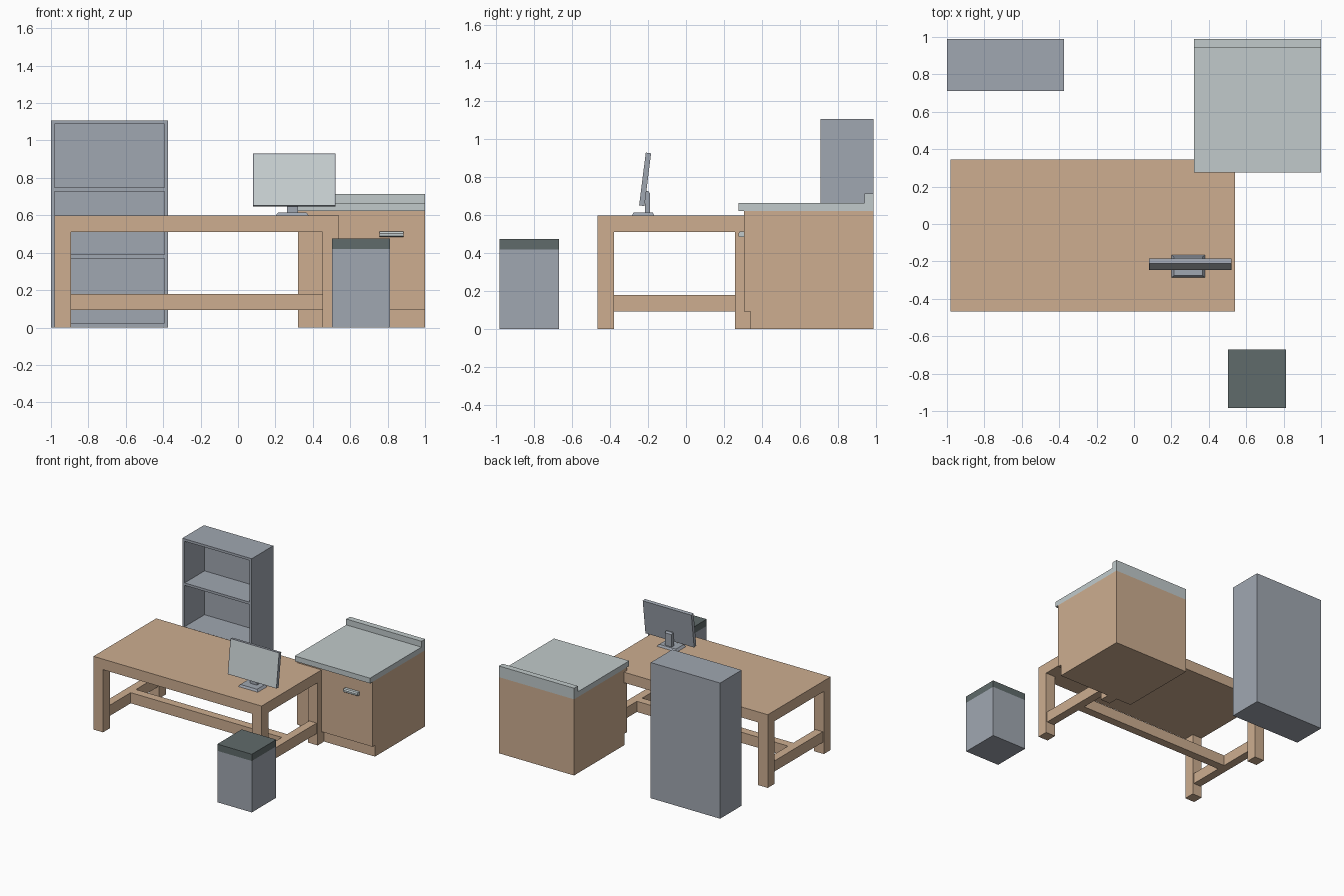
import bpy, bmesh
from mathutils import Vector

if "Cube" in bpy.data.objects:
    bpy.data.objects.remove(bpy.data.objects["Cube"])


def mat(name, r, g, b):
    m = bpy.data.materials.new(name)
    m.diffuse_color = (r, g, b, 1)
    m.use_nodes = True
    m.node_tree.nodes["Principled BSDF"].inputs["Base Color"].default_value = m.diffuse_color
    return m


WOOD = mat("tan wood", 0.61, 0.42, 0.28)
GREY = mat("blue grey", 0.352, 0.386, 0.44)
PALE = mat("pale worktop", 0.533, 0.591, 0.597)
SCREEN = mat("screen light grey", 0.604, 0.658, 0.672)
DARK = mat("dark lid grey", 0.117, 0.147, 0.147)


def finish(name, bm, *mats):
    bmesh.ops.recalc_face_normals(bm, faces=bm.faces[:])
    me = bpy.data.meshes.new(name)
    bm.to_mesh(me)
    bm.free()
    for m in mats:
        me.materials.append(m)
    ob = bpy.data.objects.new(name, me)
    bpy.context.collection.objects.link(ob)
    return ob


def prism_bm(x0, x1, profile):
    """Side profile of (y, z) points swept from x0 to x1."""
    bm = bmesh.new()
    f = bm.faces.new([bm.verts.new((x0, y, z)) for y, z in profile])
    ext = bmesh.ops.extrude_face_region(bm, geom=[f])
    vs = [v for v in ext["geom"] if isinstance(v, bmesh.types.BMVert)]
    bmesh.ops.translate(bm, verts=vs, vec=(x1 - x0, 0, 0))
    bmesh.ops.recalc_face_normals(bm, faces=bm.faces[:])
    return bm


def prism(name, m, x0, x1, profile):
    return finish(name, prism_bm(x0, x1, profile), m)


def box(name, m, x0, x1, y0, y1, z0, z1):
    return prism(name, m, x0, x1, [(y0, z0), (y1, z0), (y1, z1), (y0, z1)])


# Table: thick slab, four flush legs, H-shaped stretcher
X0, X1, Y0, Y1, LEG = -0.98, 0.54, -0.467, 0.344, 0.087
box("table_top", WOOD, X0, X1, Y0, Y1, 0.512, 0.598)
for sx, xa in (("left", X0), ("right", X1 - LEG)):
    for sy, ya in (("front", Y0), ("back", Y1 - LEG)):
        box(f"table_leg_{sy}_{sx}", WOOD, xa, xa + LEG, ya, ya + LEG, 0, 0.512)
    box(f"table_stretcher_{sx}", WOOD, xa + 0.01, xa + LEG - 0.01,
        Y0 + LEG, Y1 - LEG, 0.093, 0.18)
YM = (Y0 + Y1) / 2
box("table_stretcher_middle", WOOD, X0 + LEG - 0.01, X1 - LEG + 0.01,
    YM - 0.034, YM + 0.034, 0.093, 0.18)

# Bookcase: solid block with three open bays recessed from the front
bx0, bx1, by0, by1 = -1.0, -0.373, 0.71, 0.988
box("bookcase_back", GREY, bx0, bx1, by1 - 0.02, by1, 0, 1.108)
for side, xa in (("left", bx0), ("right", bx1 - 0.02)):
    box(f"bookcase_side_{side}", GREY, xa, xa + 0.02, by0, by1 - 0.02, 0, 1.108)
for i, (za, zb) in enumerate([(0, 0.025), (0.37, 0.39), (0.728, 0.748), (1.088, 1.108)]):
    box(f"bookcase_shelf_{i}", GREY, bx0 + 0.02, bx1 - 0.02, by0, by1 - 0.02, za, zb)

# Base cabinet with toe kick, worktop with upstand, and handle
prism("cabinet_body", WOOD, 0.32, 1.0,
      [(0.34, 0), (0.988, 0), (0.988, 0.622), (0.307, 0.622), (0.307, 0.093), (0.34, 0.093)])
prism("cabinet_worktop", PALE, 0.32, 1.0,
      [(0.276, 0.622), (0.988, 0.622), (0.988, 0.713), (0.94, 0.713), (0.94, 0.665), (0.276, 0.665)])
prism("cabinet_handle", PALE, 0.757, 0.885,
      [(0.307, 0.485), (0.307, 0.513), (0.283, 0.513), (0.276, 0.503), (0.276, 0.49), (0.283, 0.485)])

# Bin
box("bin_body", GREY, 0.502, 0.814, -0.984, -0.67, 0, 0.42)
box("bin_lid", DARK, 0.502, 0.814, -0.984, -0.67, 0.42, 0.475)

# Monitor panel: tilted slab, front face inset for the screen
bm = prism_bm(0.08, 0.52, [(-0.247, 0.652), (-0.219, 0.648), (-0.184, 0.926), (-0.212, 0.93)])
bm.normal_update()
front = min(bm.faces, key=lambda f: f.normal.y)
bmesh.ops.inset_region(bm, faces=[front], thickness=0.006)
front.material_index = 1
finish("monitor_panel", bm, GREY, SCREEN)

# Monitor neck and bevelled foot
prism("monitor_neck", GREY, 0.262, 0.322,
      [(-0.217, 0.61), (-0.19, 0.61), (-0.19, 0.715), (-0.2, 0.728), (-0.217, 0.728)])
foot = bmesh.new()
bmesh.ops.create_cube(foot, size=1)
for v in foot.verts:
    k = 0.85 if v.co.z > 0 else 1
    v.co = Vector((0.29 + v.co.x * 0.178 * k, -0.226 + v.co.y * 0.118 * k,
                   0.598 if v.co.z < 0 else 0.615))
finish("monitor_foot", foot, GREY)
